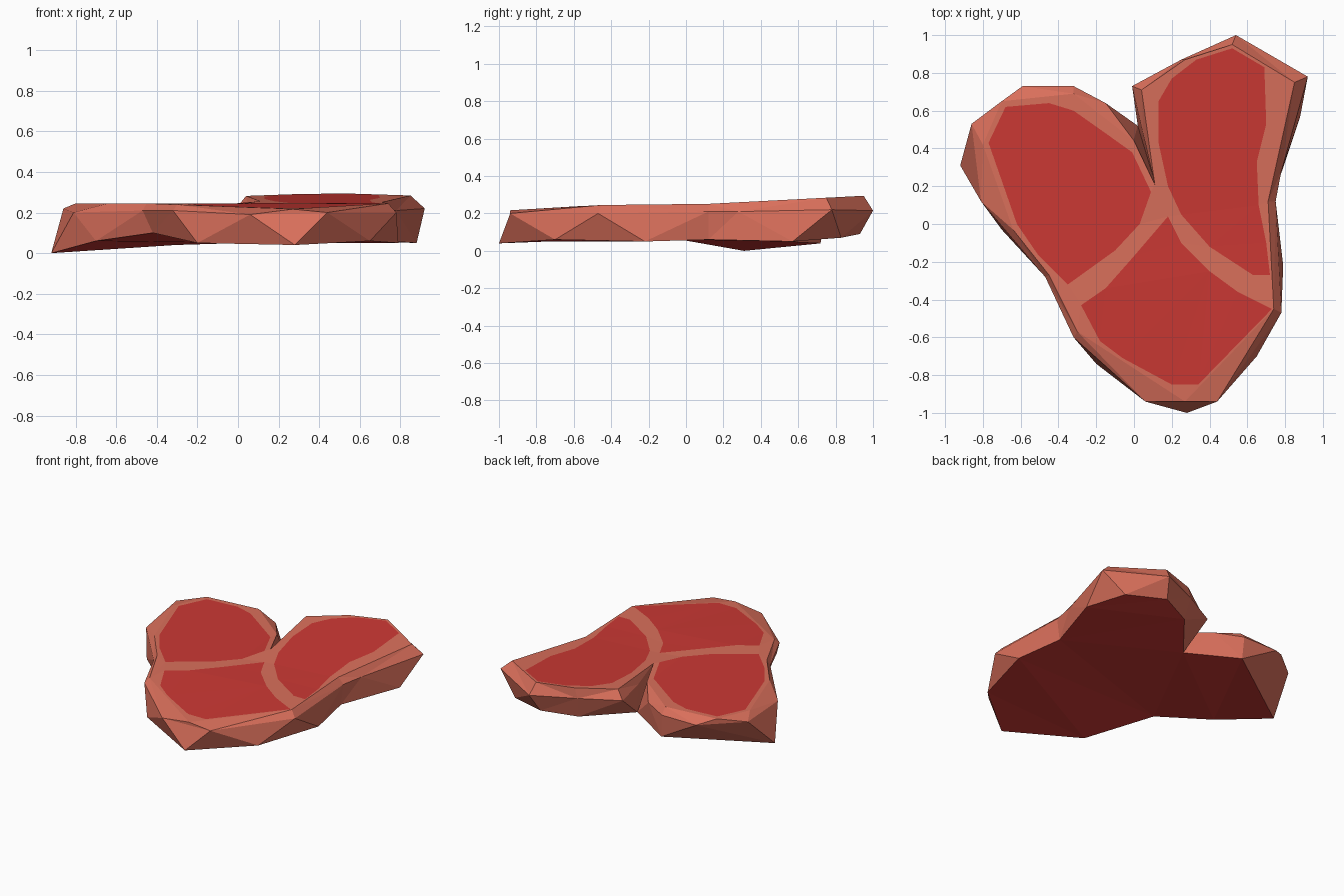
import bpy, bmesh
from mathutils import Vector
from mathutils.geometry import delaunay_2d_cdt

if "Cube" in bpy.data.objects:
    bpy.data.objects.remove(bpy.data.objects["Cube"])


def material(name, rgb):
    m = bpy.data.materials.new(name)
    m.diffuse_color = (*rgb, 1)
    m.use_nodes = True
    m.node_tree.nodes["Principled BSDF"].inputs["Base Color"].default_value = m.diffuse_color
    return m


# Height of the gently uneven cut surface; the right lobe rises towards the back
def top_z(x, y):
    z = 0.245 + min(0, y + 0.47) * 0.06
    if x > 0.02 and y > 0:
        z += 0.052 * y
    return z


# Edge of the cut top, counter-clockwise from the front
top_edge = [(.27, -.94), (.74, -.45), (.71, .12), (.85, .75), (.52, .95),
            (.27, .87), (.04, .71), (.11, .21), (0, .44), (-.32, .69),
            (-.70, .65), (-.80, .42), (-.64, -.03), (-.45, -.27), (-.30, -.57)]

# Widest ring of the fat rim
rim = [(.44, -.94, .20), (.78, -.47, .20), (.75, .12, .21), (.78, .28, .21),
       (.92, .78, .22), (.54, 1, .215), (.25, .87, .22), (-.01, .73, .22),
       (.05, .47, .22), (.115, .205, .21), (0, .45, .225), (-.15, .64, .21),
       (-.32, .73, .20), (-.59, .73, .20), (-.86, .53, .22), (-.81, .12, .20),
       (-.47, -.28, .21), (-.32, -.60, .21), (.06, -.94, .19)]

# Edge of the underside
base = [(.28, -1, .04), (.65, -.70, .06), (.79, -.22, .05), (.73, .12, .06),
        (.88, .57, .05), (.77, .83, .07), (.50, .93, .09), (.27, .83, .07),
        (.02, .52, .05), (-.31, .72, .04), (-.92, .31, 0), (-.70, -.03, .06),
        (-.42, -.30, .10), (-.20, -.74, .05)]

# Red meat patches on the top (clockwise)
left_patch = [(-.77, .43), (-.68, .62), (-.45, .64), (-.32, .60), (-.15, .48),
              (-.01, .38), (.09, .17), (.03, 0), (-.10, -.14), (-.35, -.32),
              (-.51, -.16), (-.62, 0)]
right_patch = [(.13, .65), (.20, .77), (.33, .87), (.52, .93), (.69, .83),
               (.70, .53), (.65, .33), (.66, .10), (.70, -.10), (.72, -.27),
               (.63, -.27), (.40, -.12), (.25, .05), (.18, .20), (.13, .43)]
front_patch = [(.18, .04), (.25, -.10), (.40, -.25), (.55, -.36), (.73, -.45),
               (.34, -.85), (.20, -.85), (-.06, -.71), (-.18, -.62),
               (-.28, -.43), (-.15, -.34), (0, -.17)]

bm = bmesh.new()


def ring(points):
    return [bm.verts.new(p) for p in points]


# Zigzag of triangles between two closed rings, always taking the shorter edge
def bridge(a, b):
    i = j = 0
    while i < len(a) or j < len(b):
        va, vb = a[i % len(a)], b[j % len(b)]
        na, nb = a[(i + 1) % len(a)], b[(j + 1) % len(b)]
        step_a = j == len(b) or (i < len(a) and
                                 (na.co - vb.co).length < (nb.co - va.co).length)
        bm.faces.new((va, vb, na) if step_a else (va, vb, nb))
        if step_a:
            i += 1
        else:
            j += 1


# Rim of fat
top_ring = ring([(x, y, top_z(x, y)) for x, y in top_edge])
rim_ring, base_ring = ring(rim), ring(base)
bridge(top_ring, rim_ring)
bridge(rim_ring, base_ring)

# Underside
under = bm.faces.new(base_ring[::-1])
under.material_index = 1
bmesh.ops.triangulate(bm, faces=[under])

# Cut top, triangulated so the patches are part of the surface
points, loops = [], []
for outline in (top_edge, left_patch[::-1], right_patch[::-1], front_patch[::-1]):
    loops.append(list(range(len(points), len(points) + len(outline))))
    points += [Vector(p) for p in outline]
verts, _, faces, _, _, source = delaunay_2d_cdt(points, [], loops, 1, 1e-5)
surface = ring([(p.x, p.y, top_z(p.x, p.y)) for p in verts])
for f, src in zip(faces, source):
    face = bm.faces.new([surface[k] for k in f])
    face.material_index = 1 if src and max(src) > 0 else 0

bmesh.ops.remove_doubles(bm, verts=bm.verts, dist=0.001)
bmesh.ops.recalc_face_normals(bm, faces=bm.faces)

mesh = bpy.data.meshes.new("steak")
bm.to_mesh(mesh)
bm.free()
mesh.materials.append(material("fat", (.70, .16, .105)))
mesh.materials.append(material("meat", (.60, .04, .034)))
bpy.context.collection.objects.link(bpy.data.objects.new("steak", mesh))
